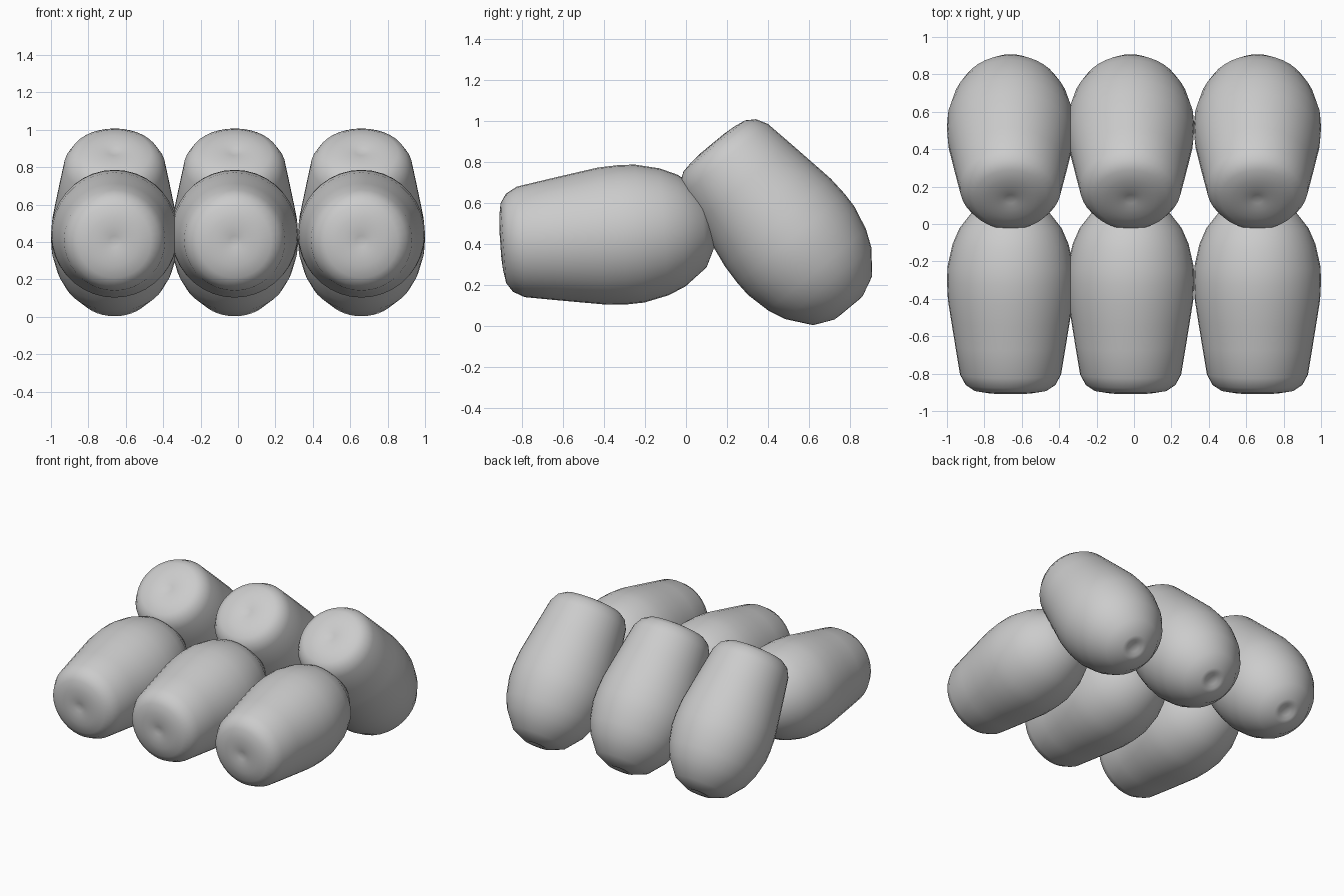
import bpy, bmesh
from math import radians, tau
from mathutils import Vector

if "Cube" in bpy.data.objects:
    bpy.data.objects.remove(bpy.data.objects["Cube"])

# Barrel half-profile: (distance along axis, radius); both ends have a small dimple
PROFILE = [(0.012, 0.0), (0.008, 0.03), (0.0, 0.07), (0.004, 0.13), (0.015, 0.195),
           (0.045, 0.24), (0.10, 0.27), (0.25, 0.295), (0.38, 0.316), (0.50, 0.335),
           (0.60, 0.34), (0.68, 0.337), (0.80, 0.31), (0.885, 0.273),
           (0.995, 0.187), (1.040, 0.09), (1.042, 0.06), (1.030, 0.035), (1.027, 0.0)]


def barrel_mesh():
    """Turn the profile around the local Y axis."""
    bm = bmesh.new()
    verts = [bm.verts.new((r, t, 0)) for t, r in PROFILE]
    edges = [bm.edges.new(pair) for pair in zip(verts, verts[1:])]
    bmesh.ops.spin(bm, geom=verts + edges, cent=Vector(), axis=(0, 1, 0),
                   angle=tau, steps=36, use_duplicate=False)
    bmesh.ops.remove_doubles(bm, verts=bm.verts, dist=0.0005)
    bmesh.ops.recalc_face_normals(bm, faces=bm.faces)
    for f in bm.faces:
        f.smooth = True
    mesh = bpy.data.meshes.new("barrel")
    bm.to_mesh(mesh)
    bm.free()
    return mesh


def place(name, mesh, x, y, z, tilt):
    ob = bpy.data.objects.new(name, mesh)
    bpy.context.collection.objects.link(ob)
    ob.location = (x, y, z)
    ob.rotation_euler.x = radians(tilt)


barrel = barrel_mesh()
for side, x in (("left", -0.66), ("middle", -0.018), ("right", 0.66)):
    # front row lies nearly flat, back row leans steeply
    place(f"front_barrel_{side}", barrel, x, -0.905, 0.402, 4)
    place(f"back_barrel_{side}", barrel, x, 0.128, 0.888, -50.3)
